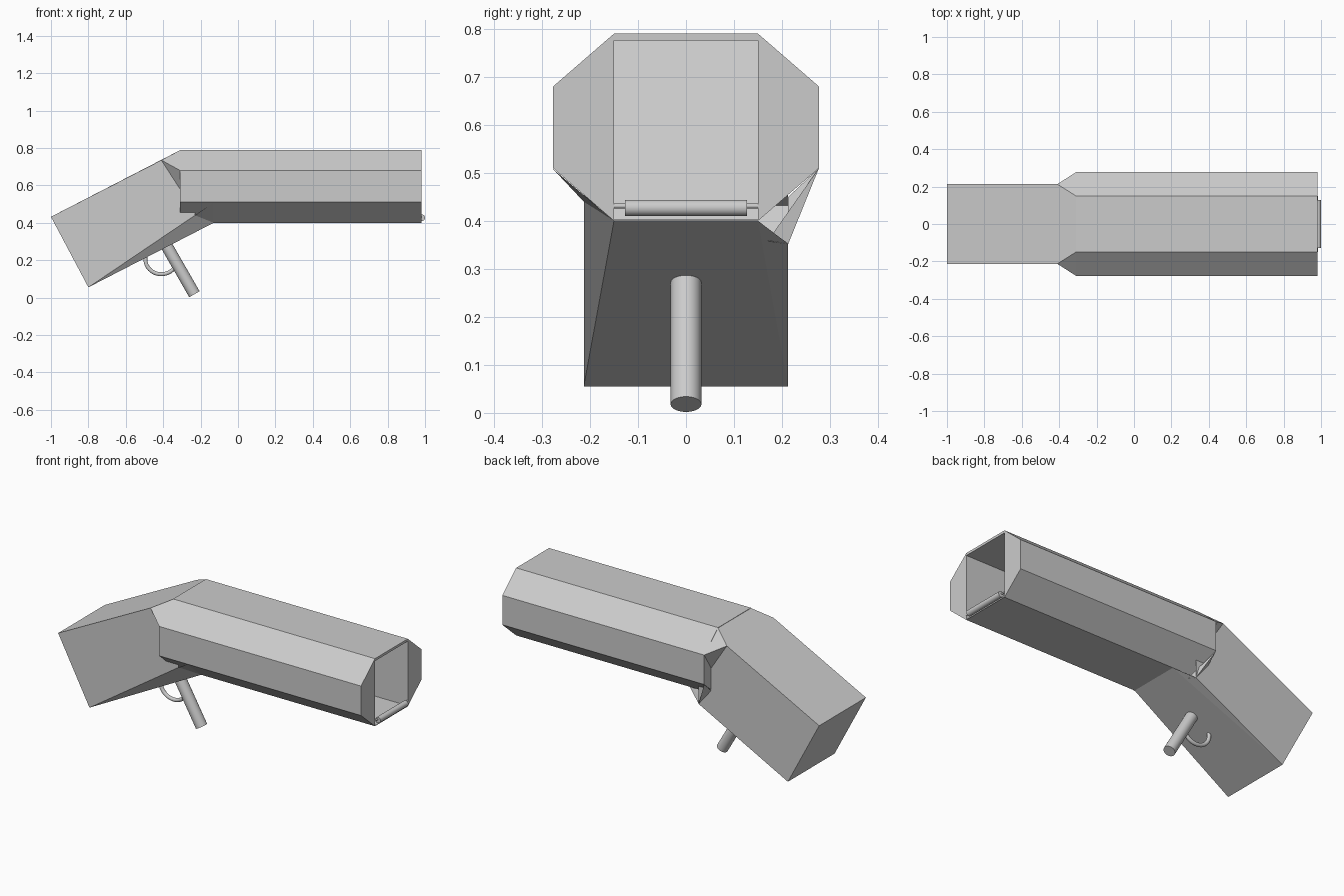
import bpy, bmesh, math
from mathutils import Vector

if "Cube" in bpy.data.objects:
    bpy.data.objects.remove(bpy.data.objects["Cube"])

grey = bpy.data.materials.new("plain_grey")
grey.diffuse_color = (0.6, 0.6, 0.6, 1)
grey.use_nodes = True
grey.node_tree.nodes["Principled BSDF"].inputs["Base Color"].default_value = grey.diffuse_color


def build(name, faces):
    """Mesh from a list of faces given as point lists; shared points are merged."""
    bm = bmesh.new()
    for pts in faces:
        bm.faces.new([bm.verts.new(p) for p in pts])
    bmesh.ops.remove_doubles(bm, verts=bm.verts, dist=0.0005)
    bmesh.ops.recalc_face_normals(bm, faces=bm.faces)
    me = bpy.data.meshes.new(name)
    bm.to_mesh(me)
    bm.free()
    ob = bpy.data.objects.new(name, me)
    bpy.context.collection.objects.link(ob)
    me.materials.append(grey)
    return ob


def rod(name, a, b, r, n=32):
    a, b = Vector(a), Vector(b)
    bpy.ops.mesh.primitive_cylinder_add(vertices=n, radius=r, depth=(b - a).length,
                                        location=(a + b) / 2)
    ob = bpy.context.object
    ob.name = name
    ob.rotation_euler = (b - a).to_track_quat('Z', 'Y').to_euler()
    ob.data.materials.append(grey)
    bpy.ops.object.shade_smooth_by_angle()
    return ob


# Barrel: octagonal shell, solid sides, rectangular channel open at the muzzle
X0, X1 = -0.31, 0.98
half = [(0.15, 0.79), (0.277, 0.68), (0.277, 0.51), (0.15, 0.40)]
octo = half + [(-y, z) for y, z in reversed(half)]
hole = [(0.15, 0.776), (0.15, 0.403), (-0.15, 0.403), (-0.15, 0.776)]
hole_back = [-0.27, -0.14, -0.14, -0.27]


def at(x, pts):
    return [(x, y, z) for y, z in pts]


faces = [at(X0, octo)]
for i in range(8):
    p, q = octo[i], octo[(i + 1) % 8]
    faces.append(at(X0, [p, q]) + at(X1, [q, p]))
for s in (1, -1):
    faces.append([(X1, s * y, z) for y, z in half + [hole[1], hole[0]]])
faces.append(at(X1, [octo[0], hole[0], hole[3], octo[7]]))
faces.append(at(X1, [octo[3], hole[1], hole[2], octo[4]]))
inner = [(x, y, z) for x, (y, z) in zip(hole_back, hole)]
faces.append(inner)
for i in range(4):
    j = (i + 1) % 4
    faces.append([(X1, *hole[i]), (X1, *hole[j]), inner[j], inner[i]])
build("barrel", faces)

# Handle: tilted box running into the barrel, with flared corners
W = 0.213
butt_top, butt_low = (-1.0, 0.432), (-0.8, 0.055)
top, neck = (-0.41, 0.735), (-0.31, 0.58)


def P(p, y):
    return (p[0], y, p[1])


side = {-1: (-0.23, 0.44), 1: (-0.23, 0.352)}   # where each lower edge ends
faces = [[P(butt_top, -W), P(butt_top, W), P(butt_low, W), P(butt_low, -W)],
         [P(butt_top, -W), P(butt_top, W), P(top, W), (X0, 0.15, 0.788),
          (X0, -0.15, 0.788), P(top, -W)],
         [P(butt_low, -W), P(butt_low, W), (-0.13, 0.15, 0.40), (-0.13, -0.15, 0.40)]]
for s in (-1, 1):
    e, w = side[s], s * W
    inside = (-0.23, 0.46)
    faces += [[P(butt_top, w), P(top, w), P(neck, w), (X0, w, 0.46), P(inside, w), P(e, w),
               P(butt_low, w)],
              [P(top, w), (X0, s * 0.15, 0.788), (X0, s * 0.277, 0.68)],
              [P(top, w), (X0, s * 0.277, 0.68), P(neck, w)],
              [P(butt_low, w), P(e, w), (-0.13, s * 0.15, 0.40)]]
# small flares up to the barrel's widest edge
faces.append([P(side[-1], -W), (-0.13, -0.277, 0.508), (-0.13, -0.15, 0.40)])
faces.append([P(side[1], W), (X0, 0.277, 0.51), (-0.21, 0.17, 0.358)])
faces.append([P(side[1], W), (X0, 0.277, 0.51), (X0, W, 0.45)])
build("handle", faces)

# Trigger post under the handle
rod("trigger_post", (-0.395, 0, 0.30), (-0.233, 0, 0.018), 0.032)

# Curved trigger beside the post
cu = bpy.data.curves.new("trigger_hook", 'CURVE')
cu.dimensions = '3D'
cu.bevel_depth = 0.011
cu.bevel_resolution = 3
cu.use_fill_caps = True
sp = cu.splines.new('POLY')
N = 24
sp.points.add(N)
for i in range(N + 1):
    a = math.radians(165 + 170 * i / N)
    sp.points[i].co = (-0.41 + 0.085 * math.cos(a), 0, 0.205 + 0.08 * math.sin(a), 1)
sp.use_smooth = True
hook = bpy.data.objects.new("trigger_hook", cu)
bpy.context.collection.objects.link(hook)
cu.materials.append(grey)

# Roller and its axle at the muzzle
rod("roller", (0.983, -0.127, 0.427), (0.983, 0.127, 0.427), 0.017)
rod("roller_axle", (0.978, -0.15, 0.431), (0.978, 0.15, 0.431), 0.005, 16)
